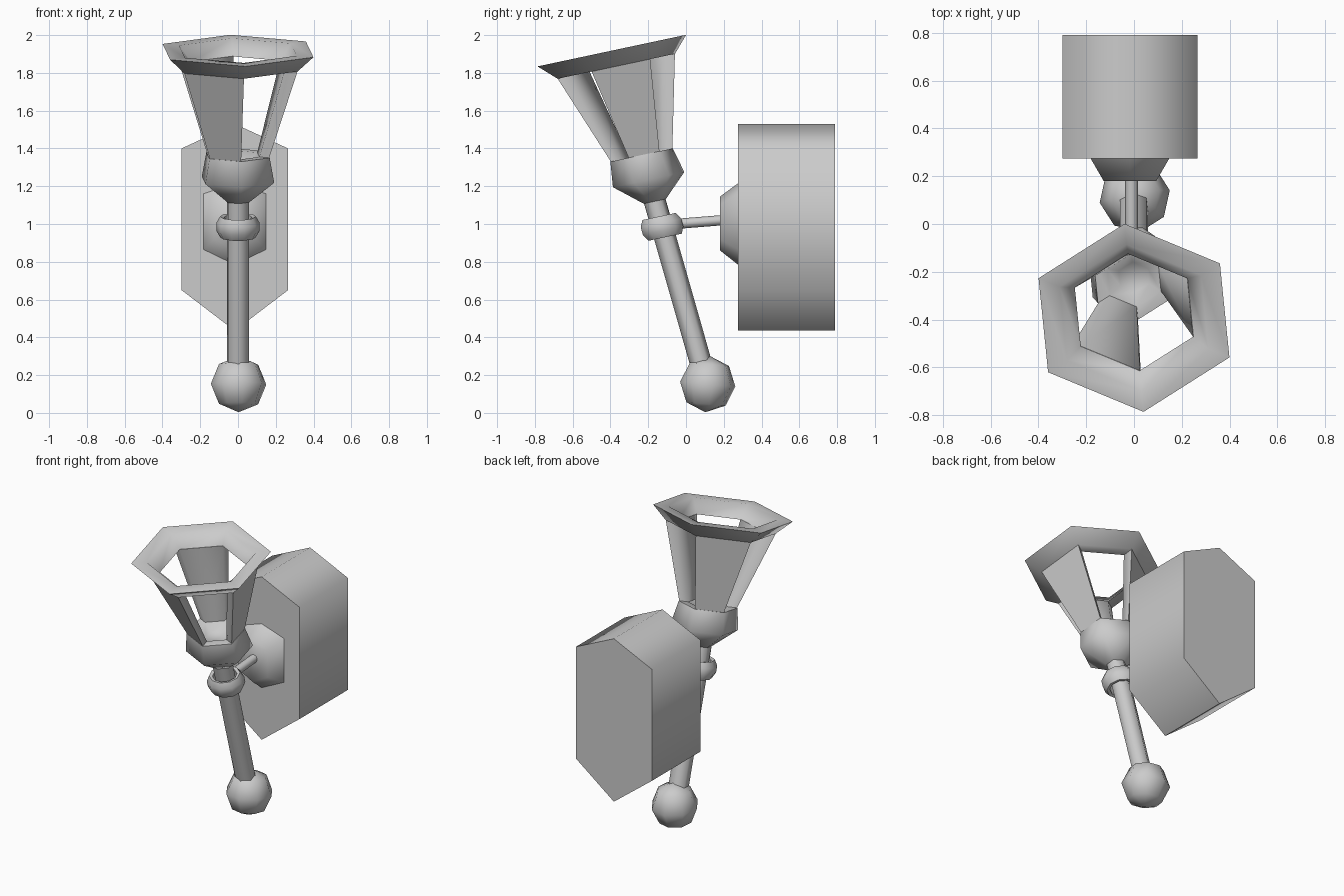
import bpy
import bmesh
from math import sin, cos, radians, pi
from mathutils import Matrix, Vector

cube = bpy.data.objects.get("Cube")
if cube:
    bpy.data.objects.remove(cube, do_unlink=True)

grey = bpy.data.materials.new("plain grey")
grey.use_nodes = True
color = (0.6, 0.6, 0.6, 1)
grey.diffuse_color = color
grey.node_tree.nodes["Principled BSDF"].inputs["Base Color"].default_value = color

# Leaning frame of the torch: tilted cross-sections stacked along a sloping axis
TILT = radians(12)
LEAN = -0.285


def lean(x, y, z):
    return Vector((x, 0.154 + y * cos(TILT) + LEAN * z, z + y * sin(TILT)))


def hex_point(i, k, z):
    a = radians(35.2 + 60 * i)
    return lean(0.44 * k * cos(a), 0.404 * k * sin(a), z)


def hex_ring(k, z):
    return [hex_point(i, k, z) for i in range(6)]


def round_ring(r, z, sides=10):
    return [lean(r * cos(2 * pi * i / sides), r * sin(2 * pi * i / sides), z)
            for i in range(sides)]


def finish(name, bm, angle=70):
    bmesh.ops.recalc_face_normals(bm, faces=bm.faces)
    mesh = bpy.data.meshes.new(name)
    bm.to_mesh(mesh)
    bm.free()
    mesh.materials.append(grey)
    obj = bpy.data.objects.new(name, mesh)
    bpy.context.collection.objects.link(obj)
    bpy.ops.object.select_all(action="DESELECT")
    obj.select_set(True)
    bpy.context.view_layer.objects.active = obj
    bpy.ops.object.shade_smooth_by_angle(angle=radians(angle))
    return obj


def loft(name, rings, closed=False):
    bm = bmesh.new()
    loops = [[bm.verts.new(p) for p in ring] for ring in rings]
    n = len(loops[0])
    pairs = list(zip(loops, loops[1:]))
    if closed:
        pairs.append((loops[-1], loops[0]))
    else:
        bm.faces.new(loops[0])
        bm.faces.new(loops[-1])
    for a, b in pairs:
        for i in range(n):
            j = (i + 1) % n
            bm.faces.new((a[i], a[j], b[j], b[i]))
    return finish(name, bm)


def wall_hex(y, half, top, shoulder, hip, bottom, cx=-0.017):
    return [Vector((cx + x, y, z)) for x, z in (
        (0, top), (half, shoulder), (half, hip),
        (0, bottom), (-half, hip), (-half, shoulder))]


# Wall block and its tapered mount
loft("wall_block", [wall_hex(y, 0.282, 1.53, 1.4, 0.65, 0.435) for y in (0.275, 0.79)])
loft("wall_mount", [wall_hex(0.275, 0.165, 1.215, 1.16, 0.865, 0.785),
                    wall_hex(0.18, 0.11, 1.145, 1.1, 0.92, 0.86)])

# Arm from the mount to the collar
loft("arm", [[Vector((-0.01 + 0.027 * cos(a * pi / 4), y, z + 0.027 * sin(a * pi / 4)))
              for a in range(8)] for y, z in ((0.19, 1.02), (-0.06, 1.0))])

# Shaft and rounded collar
loft("shaft", [hex_ring(0.145, 0.25), hex_ring(0.145, 1.16)])
loft("collar", [round_ring(r, 0.985 + h) for r, h in (
    (0.075, -0.05), (0.095, -0.055), (0.115, -0.02),
    (0.115, 0.02), (0.095, 0.055), (0.075, 0.05))], closed=True)

# Ball at the foot
bm = bmesh.new()
bmesh.ops.create_uvsphere(
    bm, u_segments=8, v_segments=4, radius=0.149,
    matrix=Matrix.Translation((0.003, 0.115, 0.152))
    @ Matrix.Rotation(radians(-5), 4, "X") @ Matrix.Rotation(radians(10), 4, "Z"))
finish("foot_ball", bm)

# Cup with a shallow bowl in its top
loft("cup", [hex_ring(k, z) for k, z in (
    (0.15, 1.12), (0.48, 1.235), (0.42, 1.365), (0.28, 1.365), (0.16, 1.32))])

# Three wall panels on alternate sides of the cage
for side, i in (("back_left", 5), ("back_right", 1), ("front_right", 3)):
    loft("panel_" + side, [[hex_point(i, ko, z), hex_point(i + 1, ko, z),
                            hex_point(i + 1, ki, z), hex_point(i, ki, z)]
                           for ko, ki, z in ((0.41, 0.28, 1.36), (0.79, 0.62, 1.837))])

# Flared rim
loft("rim", [hex_ring(k, z) for k, z in (
    (0.79, 1.835), (1, 1.918), (0.78, 1.918), (0.62, 1.835))], closed=True)
